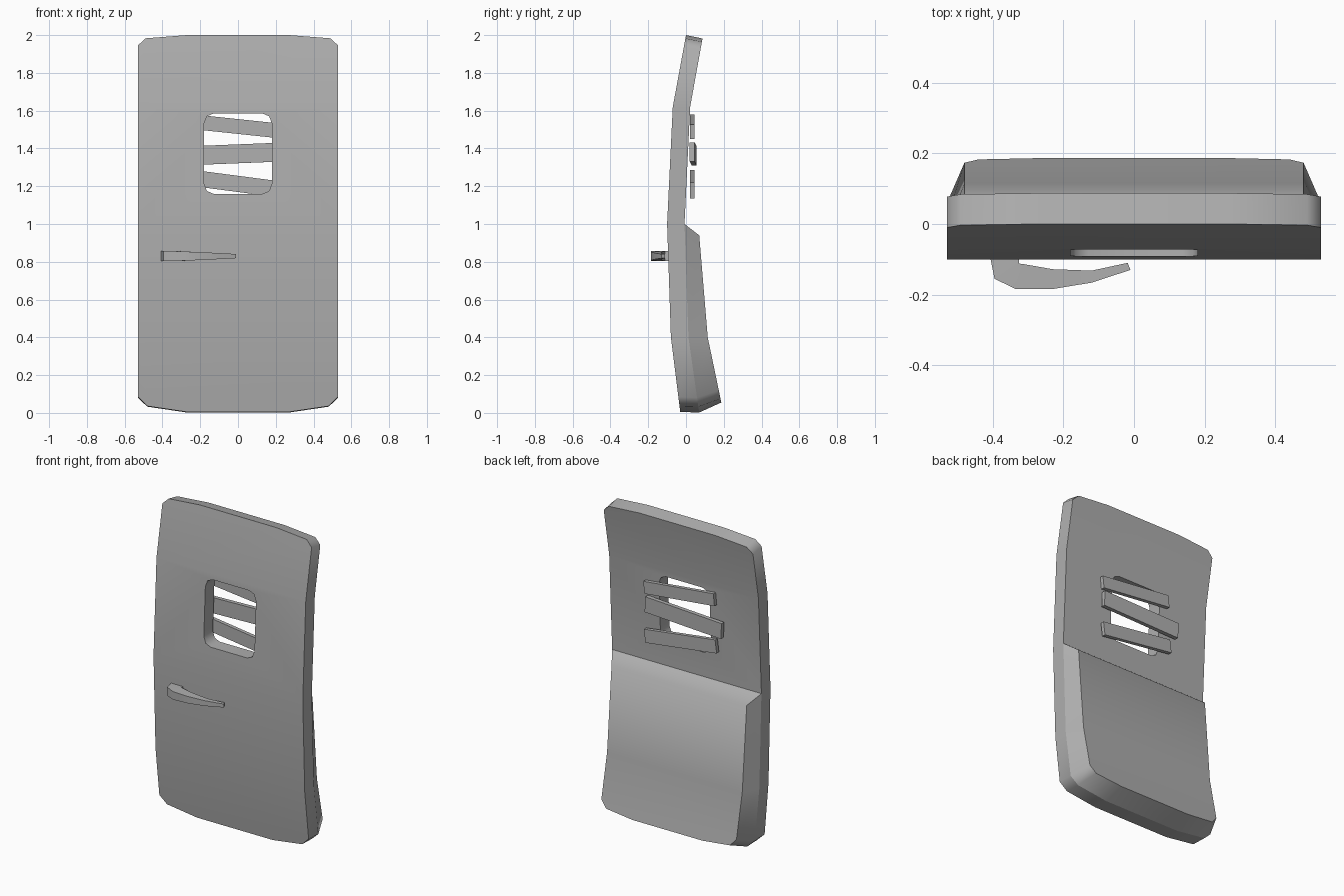
import bpy, bmesh
from mathutils import Matrix, Euler

if "Cube" in bpy.data.objects:
    bpy.data.objects.remove(bpy.data.objects["Cube"])

# Curved door profiles: (z, y)
FRONT = [(0.0, -0.03), (0.4, -0.08), (1.0, -0.10), (1.62, -0.07), (2.0, 0.0)]
BACK = [(0.0, 0.07), (0.4, 0.013), (1.0, -0.008), (1.62, 0.022), (1.98, 0.087)]
BULGE = [(0.05, 0.188), (0.4, 0.115), (0.94, 0.07)]

# Dark grey metal
grey = bpy.data.materials.new("dark_grey")
grey.diffuse_color = (0.43, 0.43, 0.43, 1)
grey.use_nodes = True
grey.node_tree.nodes["Principled BSDF"].inputs["Base Color"].default_value = grey.diffuse_color


def y_at(profile, z):
    i = 0
    while i < len(profile) - 2 and z > profile[i + 1][0]:
        i += 1
    (z0, y0), (z1, y1) = profile[i], profile[i + 1]
    return y0 + (y1 - y0) * (z - z0) / (z1 - z0)


def smooth(ob):
    bpy.ops.object.select_all(action='DESELECT')
    ob.select_set(True)
    bpy.context.view_layer.objects.active = ob
    bpy.ops.object.shade_smooth_by_angle(angle=0.84)


def finish(name, bm):
    bmesh.ops.recalc_face_normals(bm, faces=bm.faces)
    mesh = bpy.data.meshes.new(name)
    bm.to_mesh(mesh)
    bm.free()
    mesh.materials.append(grey)
    ob = bpy.data.objects.new(name, mesh)
    bpy.context.collection.objects.link(ob)
    return ob


def mirrored(half):
    return half + [(-x, z) for x, z in reversed(half)]


def loft(rings, caps=(True, True)):
    bm = bmesh.new()
    rows = [[bm.verts.new(p) for p in r] for r in rings]
    n = len(rows[0])
    for a, b in zip(rows, rows[1:]):
        for i in range(n):
            j = (i + 1) % n
            bm.faces.new((a[i], a[j], b[j], b[i]))
    if caps[0]:
        bm.faces.new(rows[0])
    if caps[1]:
        bm.faces.new(rows[-1])
    return bm


def curved_slab(name, near, far, near_profile, far_profile, cuts, base=True):
    """Flat outline lofted, cut at the bend lines, then bent to the profiles."""
    bm = loft([[(x, 0, z) for x, z in near], [(x, 1, z) for x, z in far]], (base, True))
    for z in cuts:
        bmesh.ops.bisect_plane(bm, geom=bm.verts[:] + bm.edges[:] + bm.faces[:],
                               plane_co=(0, 0, z), plane_no=(0, 0, 1))
    for v in bm.verts:
        v.co.y = y_at(near_profile if v.co.y < 0.5 else far_profile, v.co.z)
    return finish(name, bm)


# Door panel
bottom = [(0.27, 0.005), (0.48, 0.036), (0.53, 0.085)]
front = mirrored(bottom + [(0.53, 1.945), (0.49, 1.983), (0.27, 2.0)])
back = mirrored([(0.27, 0.002), (0.48, 0.033), (0.53, 0.08),
                 (0.53, 1.928), (0.49, 1.965), (0.27, 1.982)])
panel = curved_slab("door_panel", front, back, FRONT, BACK, (0.4, 1.0, 1.62))

# Window opening with chamfered corners
hole = mirrored([(0.13, 1.16), (0.165, 1.175), (0.18, 1.215),
                 (0.18, 1.53), (0.165, 1.57), (0.13, 1.585)])
cutter = finish("window_cutter", loft([[(x, y, z) for x, z in hole] for y in (-0.4, 0.4)]))
cutter.hide_render = True
mod = panel.modifiers.new("window", 'BOOLEAN')
mod.operation, mod.solver, mod.object = 'DIFFERENCE', 'EXACT', cutter
bpy.context.view_layer.objects.active = panel
bpy.ops.object.modifier_apply(modifier=mod.name)
bpy.data.objects.remove(cutter)
smooth(panel)

# Raised lower section on the back, open where it meets the panel
outer = mirrored([(0.27, 0.002), (0.48, 0.033), (0.53, 0.08), (0.53, 1.0)])
inner = mirrored([(0.25, 0.055), (0.44, 0.075), (0.48, 0.12), (0.48, 0.94)])
smooth(curved_slab("lower_back_panel", outer, inner, BACK, BULGE, (0.4,), base=False))

# Crooked boards behind the window: centre, size, rotation
boards = [((0.02, 0.032, 1.514), (0.50, 0.024, 0.078), (0, 0.105, 0)),
          ((-0.015, 0.038, 1.371), (0.55, 0.026, 0.10), (0, -0.04, -0.02)),
          ((0.01, 0.032, 1.211), (0.51, 0.024, 0.085), (0, 0.13, 0))]
for i, (loc, size, rot) in enumerate(boards):
    bm = bmesh.new()
    bmesh.ops.create_cube(bm, size=1, matrix=Matrix.LocRotScale(loc, Euler(rot), size))
    finish(f"window_board_{i + 1}", bm)

# Handle: outer (x, y), inner (x, y), half height
stations = [((-0.41, -0.08), (-0.325, -0.08), 0.026),
            ((-0.395, -0.155), (-0.325, -0.112), 0.027),
            ((-0.335, -0.184), (-0.31, -0.114), 0.026),
            ((-0.23, -0.184), (-0.23, -0.128), 0.022),
            ((-0.12, -0.166), (-0.12, -0.132), 0.017),
            ((-0.01, -0.13), (-0.018, -0.11), 0.011)]
smooth(finish("handle", loft([[(*o, 0.83 - h), (*i, 0.83 - h), (*i, 0.83 + h), (*o, 0.83 + h)]
                              for o, i, h in stations])))
